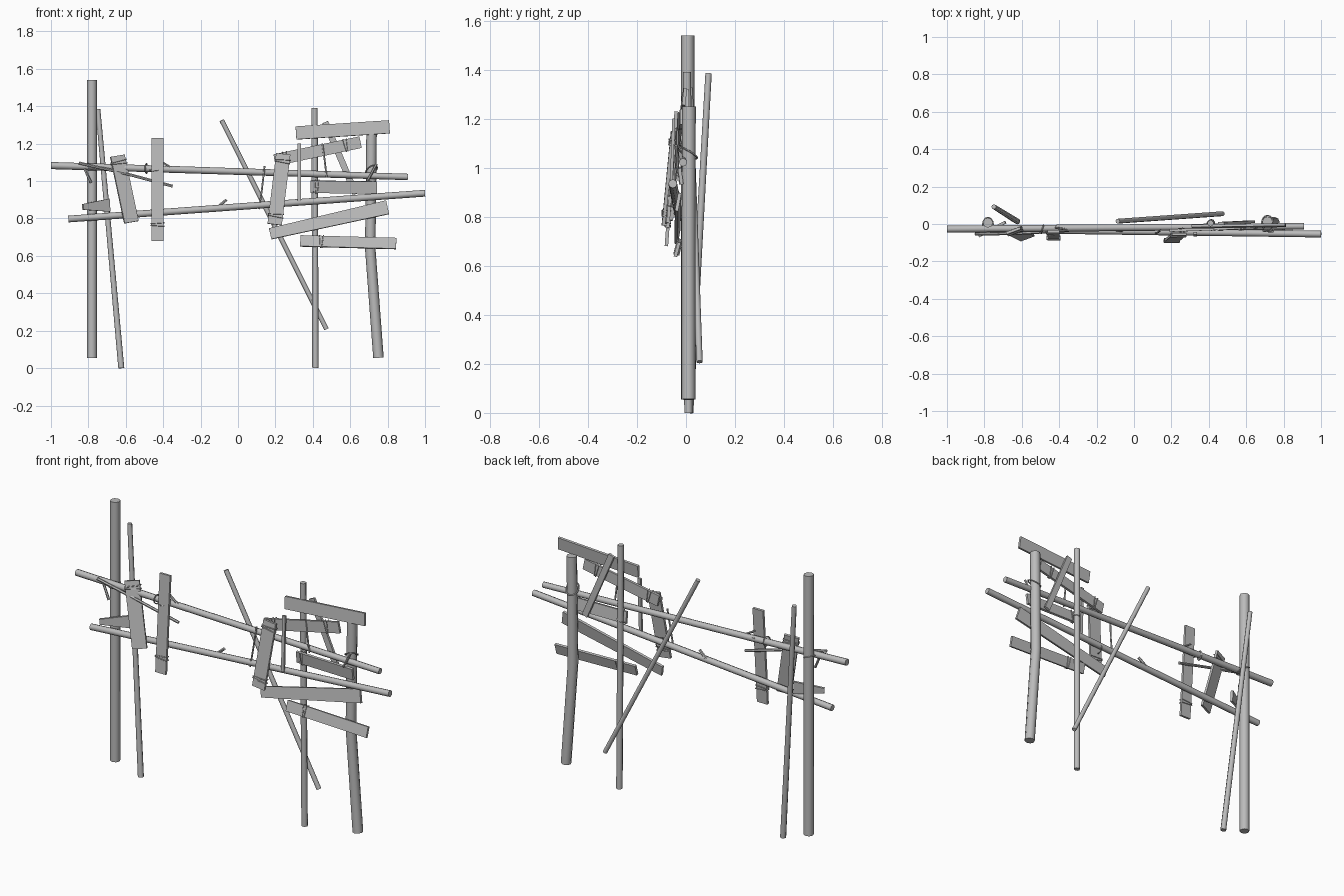
import bpy, bmesh, math
from mathutils import Vector, Matrix

cube = bpy.data.objects.get("Cube")
if cube:
    bpy.data.objects.remove(cube, do_unlink=True)

GREY = (0.5, 0.5, 0.5, 1)
wood = bpy.data.materials.new("weathered grey wood")
wood.use_nodes = True
wood.diffuse_color = GREY
wood.node_tree.nodes["Principled BSDF"].inputs["Base Color"].default_value = GREY


def finish(name, bm, smooth):
    bmesh.ops.recalc_face_normals(bm, faces=bm.faces)
    mesh = bpy.data.meshes.new(name)
    bm.to_mesh(mesh)
    bm.free()
    mesh.materials.append(wood)
    obj = bpy.data.objects.new(name, mesh)
    bpy.context.collection.objects.link(obj)
    if smooth:
        bpy.ops.object.select_all(action='DESELECT')
        obj.select_set(True)
        bpy.context.view_layer.objects.active = obj
        bpy.ops.object.shade_smooth_by_angle(angle=math.radians(50))


def tube(name, pts, r0, r1=None, sides=8, closed=False):
    """Round pole swept along points, with flat ends unless closed."""
    pts = [Vector(p) for p in pts]
    r1 = r1 or r0
    n = len(pts)
    bm = bmesh.new()
    rings, side = [], None
    for i, p in enumerate(pts):
        before = pts[i - 1] if closed or i else p
        after = pts[(i + 1) % n] if closed or i < n - 1 else p
        t = (after - before).normalized()
        if side is None:
            side = t.orthogonal()
        side = (side - t * side.dot(t)).normalized()
        up = t.cross(side)
        r = r0 + (r1 - r0) * i / (n - 1)
        angles = [2 * math.pi * k / sides for k in range(sides)]
        rings.append([bm.verts.new(p + (side * math.cos(a) + up * math.sin(a)) * r) for a in angles])
    for i in range(n if closed else n - 1):
        a, b = rings[i], rings[(i + 1) % n]
        for k in range(sides):
            j = (k + 1) % sides
            bm.faces.new((a[k], a[j], b[j], b[k]))
    if not closed:
        bm.faces.new(rings[0])
        bm.faces.new(rings[-1])
    finish(name, bm, True)


def plank(name, a, b, w0, w1=None, thick=0.014, tilt=0, wraps=()):
    """Flat board from a to b, rolled by tilt, with cord wound round it."""
    a, b = Vector(a), Vector(b)
    w1 = w1 or w0
    axis = (b - a).normalized()
    wide = axis.cross(Vector((0, 1, 0))).normalized()
    wide = Matrix.Rotation(math.radians(tilt), 3, axis) @ wide
    deep = axis.cross(wide)
    corners = ((-1, -1), (1, -1), (1, 1), (-1, 1))
    bm = bmesh.new()
    ends = [[bm.verts.new(p + wide * s * w / 2 + deep * d * thick / 2) for s, d in corners]
            for p, w in ((a, w0), (b, w1))]
    bm.faces.new(ends[0])
    bm.faces.new(ends[1])
    for k in range(4):
        j = (k + 1) % 4
        bm.faces.new((ends[0][k], ends[0][j], ends[1][j], ends[1][k]))
    finish(name, bm, False)
    for t in wraps:
        w = w0 + (w1 - w0) * t + 0.006
        for turn in (-1, 1):
            c = a.lerp(b, t) + axis * turn * 0.007
            path = [c + wide * s * w / 2 + deep * d * (thick / 2 + 0.003) + axis * s * turn * 0.003
                    for s, d in corners]
            tube(name + "_cord", path, 0.003, sides=5, closed=True)


def loop(name, centre, u, v, r=0.003):
    """Oval loop of cord."""
    c, u, v = Vector(centre), Vector(u), Vector(v)
    tube(name, [c + u * math.cos(k * math.pi / 6) + v * math.sin(k * math.pi / 6) for k in range(12)],
         r, sides=5, closed=True)


# Upright poles
tube("left_post", [(-0.781, 0.007, 0.055), (-0.781, 0.007, 1.54)], 0.027)
tube("left_brace", [(-0.624, 0.014, 0), (-0.749, 0.092, 1.385)], 0.016, 0.013)
tube("leaning_pole", [(0.473, 0.055, 0.208), (-0.087, 0.015, 1.325)], 0.013)
tube("thin_post", [(0.414, 0.01, 0), (0.409, 0.004, 1.39)], 0.017)
tube("right_post", [(0.751, 0.01, 0.055), (0.707, 0.01, 0.64), (0.714, 0.012, 1.25)], 0.028)
plank("back_brace", (0.466, 0.004, 1.315), (0.63, 0.012, 0.93), 0.034)

# Long rails
tube("upper_rail", [(-1, -0.027, 1.083), (0.908, -0.012, 1.022)], 0.019, 0.017)
tube("lower_rail", [(-0.907, -0.028, 0.797), (1, -0.054, 0.935)], 0.018)

# Left boards
plank("hanging_board", (-0.43, -0.04, 1.23), (-0.43, -0.08, 0.68), 0.066, wraps=(0.84,))
plank("slanted_board", (-0.645, -0.035, 1.135), (-0.57, -0.073, 0.78), 0.08, wraps=(0.1,), tilt=-20)
plank("short_board", (-0.83, -0.065, 0.862), (-0.687, 0.01, 0.871), 0.03, 0.07)

# Right boards
plank("top_board", (0.31, -0.014, 1.257), (0.81, -0.006, 1.29), 0.07, tilt=-6)
plank("second_board", (0.196, -0.035, 1.112), (0.655, -0.018, 1.208), 0.063, wraps=(0.13, 0.83))
plank("middle_board", (0.387, -0.02, 0.97), (0.744, -0.022, 0.965), 0.066, tilt=8, wraps=(0.1,))
plank("long_board", (0.172, -0.035, 0.718), (0.8, -0.032, 0.86), 0.06, 0.075, tilt=-10)
plank("bottom_board", (0.333, -0.03, 0.68), (0.846, -0.036, 0.666), 0.06, tilt=-15, wraps=(0.22,))
plank("cross_board", (0.242, -0.055, 1.145), (0.196, -0.092, 0.768), 0.077, wraps=(0.1, 0.87))
plank("narrow_slat", (0.328, -0.05, 1.2), (0.328, -0.062, 0.885), 0.018, thick=0.012)

# Twigs
tube("long_twig", [(-0.85, -0.055, 1.097), (-0.6, -0.05, 1.04), (-0.35, -0.035, 0.973)], 0.008, sides=6)
tube("left_twig", [(-0.82, -0.04, 1.065), (-0.785, -0.045, 0.99)], 0.007, sides=6)
tube("upper_twig", [(-0.42, -0.02, 1.11), (-0.355, -0.03, 1.07)], 0.006, sides=6)
tube("lower_twig", [(-0.11, -0.03, 0.86), (-0.062, -0.035, 0.9)], 0.008, sides=6)
tube("right_twig", [(0.742, -0.04, 1.092), (0.692, -0.035, 1.0)], 0.007, sides=6)

# Cords tying the poles together
loop("right_post_cord", (0.714, 0.006, 1.06), (0.031, 0, 0.012), (0, 0.04, -0.02), 0.004)
loop("left_post_cord", (-0.781, -0.006, 1.07), (0.029, 0, -0.01), (0, 0.041, 0.006), 0.004)
loop("hanging_board_cord", (-0.49, -0.028, 1.067), (0.006, 0.022, 0), (0, 0, 0.026), 0.004)
loop("upper_rail_cord", (-0.435, -0.035, 1.065), (0.036, 0.008, 0.006), (0, 0.026, 0.008))
loop("thin_post_cord", (0.411, -0.002, 0.955), (0.022, 0, 0.008), (0, 0.024, 0.008))
loop("lower_rail_cord", (0.2, -0.055, 0.865), (0.008, 0.03, 0), (0, 0, 0.024))
tube("rail_tie", [(0.142, -0.034, 1.08), (0.127, -0.045, 0.95), (0.112, -0.05, 0.85)], 0.005, sides=5)
tube("board_tie", [(0.45, -0.032, 1.2), (0.462, -0.034, 1.12), (0.474, -0.032, 1.02)], 0.005, sides=5)
